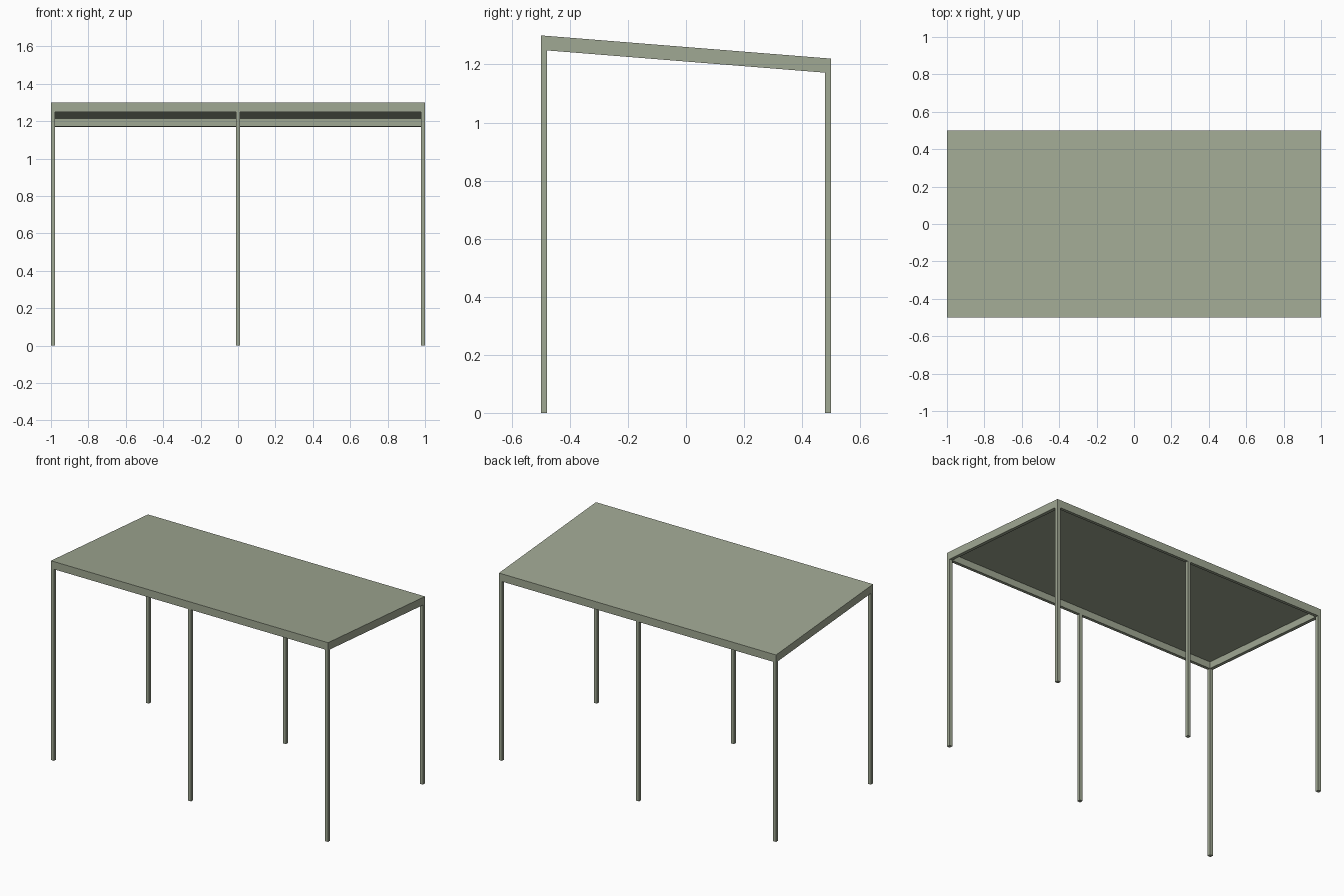
import bpy

if "Cube" in bpy.data.objects:
    bpy.data.objects.remove(bpy.data.objects["Cube"])

FRONT_Z, BACK_Z = 1.30, 1.22   # roof height at the front and back edges
DEPTH, BAR, SHEET = 0.05, 0.022, 0.006

paint = bpy.data.materials.new("sage grey paint")
paint.diffuse_color = (0.352, 0.392, 0.292, 1)
paint.use_nodes = True
paint.node_tree.nodes["Principled BSDF"].inputs["Base Color"].default_value = paint.diffuse_color


def roof_z(y):
    return FRONT_Z + (BACK_Z - FRONT_Z) * (y + 0.5)


def block(name, x0, x1, y0, y1, top, bottom):
    """Box whose top and bottom heights are functions of y."""
    verts = [(x, y, h(y)) for h in (bottom, top)
             for x, y in ((x0, y0), (x1, y0), (x1, y1), (x0, y1))]
    faces = [(3, 2, 1, 0), (4, 5, 6, 7), (0, 1, 5, 4),
             (1, 2, 6, 5), (2, 3, 7, 6), (3, 0, 4, 7)]
    mesh = bpy.data.meshes.new(name)
    mesh.from_pydata(verts, [], faces)
    mesh.materials.append(paint)
    obj = bpy.data.objects.new(name, mesh)
    bpy.context.collection.objects.link(obj)
    return obj


def under_sheet(y):
    return roof_z(y) - SHEET


def under_beam(y):
    return roof_z(y) - DEPTH


# Sloping roof sheet
block("roof_sheet", -1, 1, -0.5, 0.5, roof_z, under_sheet)

# Perimeter beams hanging below the sheet
inner = 0.5 - BAR
block("front_beam", -1, 1, -0.5, -inner, under_sheet, under_beam)
block("back_beam", -1, 1, inner, 0.5, under_sheet, under_beam)
block("left_beam", -1, -1 + BAR, -inner, inner, under_sheet, under_beam)
block("right_beam", 1 - BAR, 1, -inner, inner, under_sheet, under_beam)

# Three posts along the front and three along the back
for row, y0 in (("front", -0.5), ("back", inner)):
    for side, x0 in (("left", -1), ("middle", -BAR / 2), ("right", 1 - BAR)):
        block(f"{row}_{side}_post", x0, x0 + BAR, y0, y0 + BAR,
              under_beam, lambda y: 0.0)
